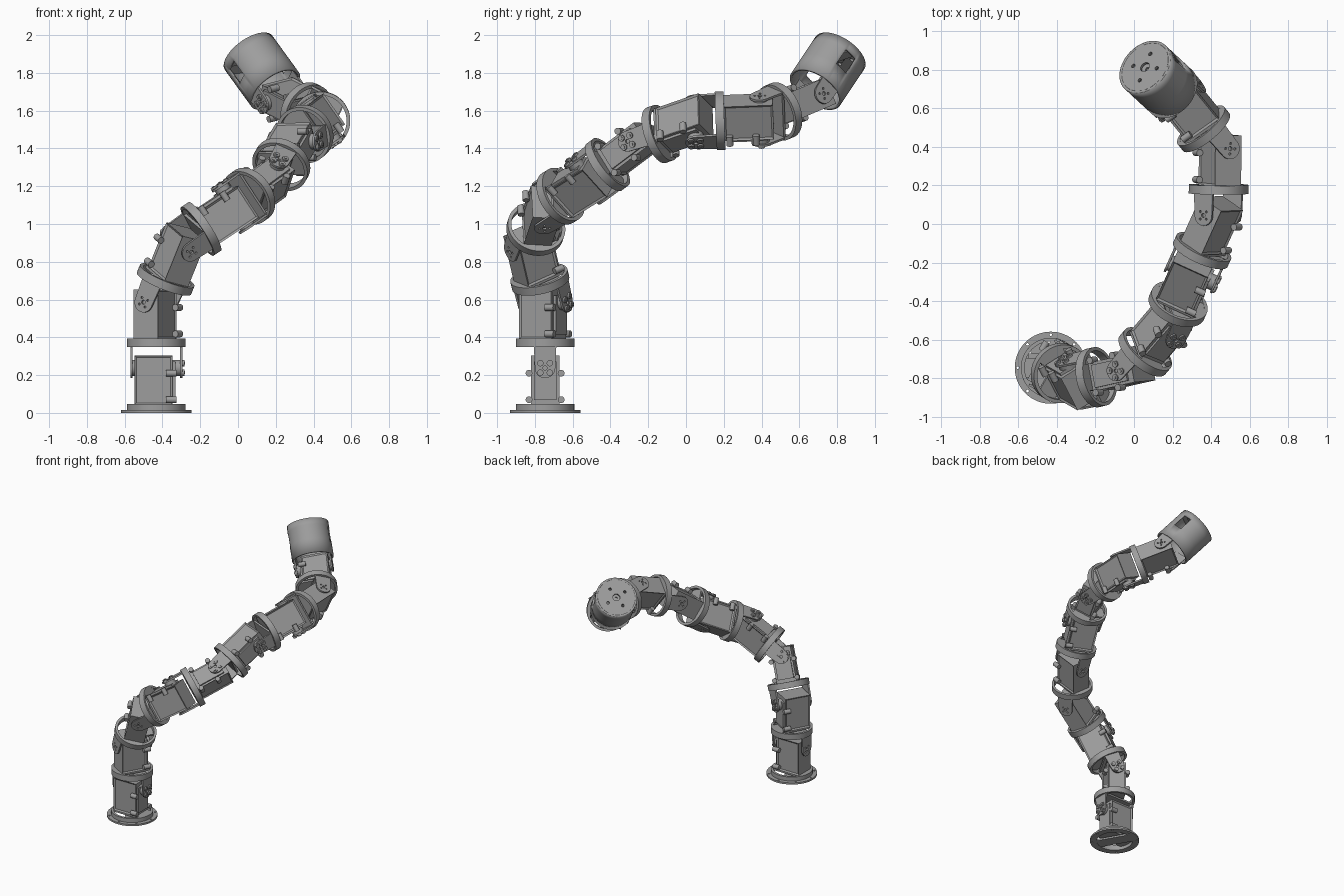
import bpy, bmesh, math
from mathutils import Matrix, Vector

old = bpy.data.objects.get("Cube")
if old:
    bpy.data.objects.remove(old, do_unlink=True)

GREY = (0.34, 0.34, 0.34, 1.0)
metal = bpy.data.materials.new("mid grey metal")
metal.use_nodes = True
metal.diffuse_color = GREY
metal.node_tree.nodes["Principled BSDF"].inputs["Base Color"].default_value = GREY

RING_TO_PIVOT = 0.215
PIVOT_TO_RING = 0.133
RING_R = 0.155
SIDE = Matrix(((0, 0, 1, 0), (1, 0, 0, 0), (0, 1, 0, 0), (0, 0, 0, 1)))  # drawing plane -> yz plane


def shift(x, y, z):
    return Matrix.Translation((x, y, z))


def circle(r, cx=0, cy=0, n=48):
    return [(cx + r * math.cos(2 * math.pi * i / n), cy + r * math.sin(2 * math.pi * i / n)) for i in range(n)]


def rect(hx, hy):
    return [(-hx, -hy), (hx, -hy), (hx, hy), (-hx, hy)]


def ring_of_holes(r, radius, n=4, turn=math.pi / 4):
    return [circle(r, radius * math.cos(turn + 2 * math.pi * i / n),
                   radius * math.sin(turn + 2 * math.pi * i / n), 16) for i in range(n)]


def add_plate(bm, loops, z0, z1, matrix=Matrix()):
    """Flat plate with holes: first loop is the outline, the rest are cut out."""
    curve = bpy.data.curves.new("outline", 'CURVE')
    curve.dimensions = '2D'
    curve.fill_mode = 'BOTH'
    curve.extrude = (z1 - z0) / 2
    for loop in loops:
        spline = curve.splines.new('POLY')
        spline.points.add(len(loop) - 1)
        for point, (x, y) in zip(spline.points, loop):
            point.co = (x, y, 0, 1)
        spline.use_cyclic_u = True
    holder = bpy.data.objects.new("outline", curve)
    bpy.context.scene.collection.objects.link(holder)
    graph = bpy.context.evaluated_depsgraph_get()
    mesh = bpy.data.meshes.new_from_object(holder.evaluated_get(graph))
    mesh.transform(matrix @ shift(0, 0, (z0 + z1) / 2))
    bm.from_mesh(mesh)
    bpy.data.objects.remove(holder)
    bpy.data.curves.remove(curve)
    bpy.data.meshes.remove(mesh)


def add_box(bm, lo, hi):
    lo, hi = Vector(lo), Vector(hi)
    size = Matrix.Diagonal((*(hi - lo), 1))
    return bmesh.ops.create_cube(bm, size=1, matrix=Matrix.Translation((lo + hi) / 2) @ size)["verts"]


def add_rod(bm, r, x0, x1, y, z, n=24):
    """Cylinder lying along x."""
    bmesh.ops.create_cone(bm, cap_ends=True, segments=n, radius1=r, radius2=r, depth=x1 - x0,
                          matrix=shift((x0 + x1) / 2, y, z) @ SIDE)


def finish(bm, name):
    bmesh.ops.remove_doubles(bm, verts=bm.verts, dist=0.00005)
    bmesh.ops.recalc_face_normals(bm, faces=bm.faces)
    mesh = bpy.data.meshes.new(name)
    bm.to_mesh(mesh)
    bm.free()
    mesh.materials.append(metal)
    mesh.shade_smooth()
    mesh.set_sharp_from_angle(angle=math.radians(30))
    return mesh


def place(name, mesh, matrix):
    obj = bpy.data.objects.new(name, mesh)
    bpy.context.scene.collection.objects.link(obj)
    obj.matrix_world = matrix
    return obj


def make_ring():
    bm = bmesh.new()
    add_plate(bm, [circle(RING_R, n=64), circle(0.136, n=64)], -0.023, 0.023)
    # bar below the motor, and bar between the arms of the bracket
    add_plate(bm, [rect(0.137, 0.07)], 0.004, 0.021)
    add_plate(bm, [rect(0.138, 0.05)], -0.021, -0.006, Matrix.Rotation(math.radians(-60), 4, 'Z'))
    return finish(bm, "ring")


def make_flange():
    bm = bmesh.new()
    add_plate(bm, [circle(0.187, n=64), circle(0.137, n=64)] + ring_of_holes(0.007, 0.171, 8), -0.023, -0.009)
    return finish(bm, "base_flange")


def make_motor():
    bm = bmesh.new()
    verts = add_box(bm, (-0.115, -0.075, 0.02), (0.085, 0.075, 0.282))
    faces = {f for v in verts for f in v.link_faces}
    # sunk panels on the two broad sides
    broad = [f for f in faces if abs(f.calc_center_median().y) > 0.07]
    bmesh.ops.inset_individual(bm, faces=broad, thickness=0.015, depth=-0.008)
    add_box(bm, (0.08, -0.06, 0.045), (0.1, 0.06, 0.25))
    # output shaft
    add_rod(bm, 0.042, -0.126, 0.126, 0, RING_TO_PIVOT)
    # clamp knobs
    for y in (-0.085, 0.085):
        for z in (0.047, 0.187):
            add_rod(bm, 0.018, 0.052, 0.106, y, z, 16)
    return finish(bm, "motor")


def make_bracket():
    bm = bmesh.new()
    arm = [(0.054 * math.cos(t), 0.054 * math.sin(t))
           for t in (math.pi + math.pi * i / 20 for i in range(21))]
    arm += [(0.06, 0.125), (-0.06, 0.125)]
    # drilled arm on one side, arm with four bolts on the other
    add_plate(bm, [arm, circle(0.011, n=16)] + ring_of_holes(0.006, 0.027), -0.138, -0.126, SIDE)
    add_plate(bm, [arm, circle(0.011, n=16)], 0.126, 0.138, SIDE)
    for y in (-0.025, 0.025):
        for z in (-0.025, 0.025):
            add_rod(bm, 0.017, 0.13, 0.148, y, z, 16)
            add_rod(bm, 0.008, 0.14, 0.152, y, z, 6)
    return finish(bm, "bracket")


def make_cup_wall():
    bm = bmesh.new()
    bottom, top = 0.07, 0.34
    bmesh.ops.create_cone(bm, cap_ends=False, segments=72, radius1=RING_R, radius2=RING_R,
                          depth=top - bottom, matrix=shift(0, 0, (top + bottom) / 2))
    for z in (0.18, 0.29):
        bmesh.ops.bisect_plane(bm, geom=bm.verts[:] + bm.edges[:] + bm.faces[:],
                               plane_co=(0, 0, z), plane_no=(0, 0, 1))
    # a window on each side
    gone = [f for f in bm.faces
            if abs(f.calc_center_median().y) < 0.044 and 0.18 < f.calc_center_median().z < 0.29]
    bmesh.ops.delete(bm, geom=gone, context='FACES')
    return finish(bm, "cup_wall")


def make_cup_cap():
    bm = bmesh.new()
    holes = [circle(0.027, n=24)] + ring_of_holes(0.011, 0.078)
    add_plate(bm, [circle(0.154, n=72)] + holes, 0.326, 0.34)
    # hub seen through the middle hole
    add_plate(bm, [circle(0.04), circle(0.012, n=16)], 0.305, 0.316)
    add_plate(bm, [rect(0.145, 0.02)], 0.295, 0.306)
    return finish(bm, "cup_cap")


ring, motor, bracket = make_ring(), make_motor(), make_bracket()

# chain of joints, each turned a sixth of a circle from the one before
bends = [0, 25, 41, 33, 17, -17, -28, -42, -28]
frame = shift(-0.432, -0.746, 0.023)
place("base_flange", make_flange(), frame)
for i, bend in enumerate(bends):
    place(f"ring_{i}", ring, frame)
    place(f"motor_{i}", motor, frame)
    joint = frame @ shift(0, 0, RING_TO_PIVOT) @ Matrix.Rotation(math.radians(bend), 4, 'X')
    place(f"bracket_{i}", bracket, joint)
    frame = joint @ shift(0, 0, PIVOT_TO_RING) @ Matrix.Rotation(math.radians(60), 4, 'Z')

# end cup on the last bracket
wall = place("cup_wall", make_cup_wall(), joint)
shell = wall.modifiers.new("thickness", 'SOLIDIFY')
shell.thickness = 0.014
shell.offset = -1
place("cup_cap", make_cup_cap(), joint)
